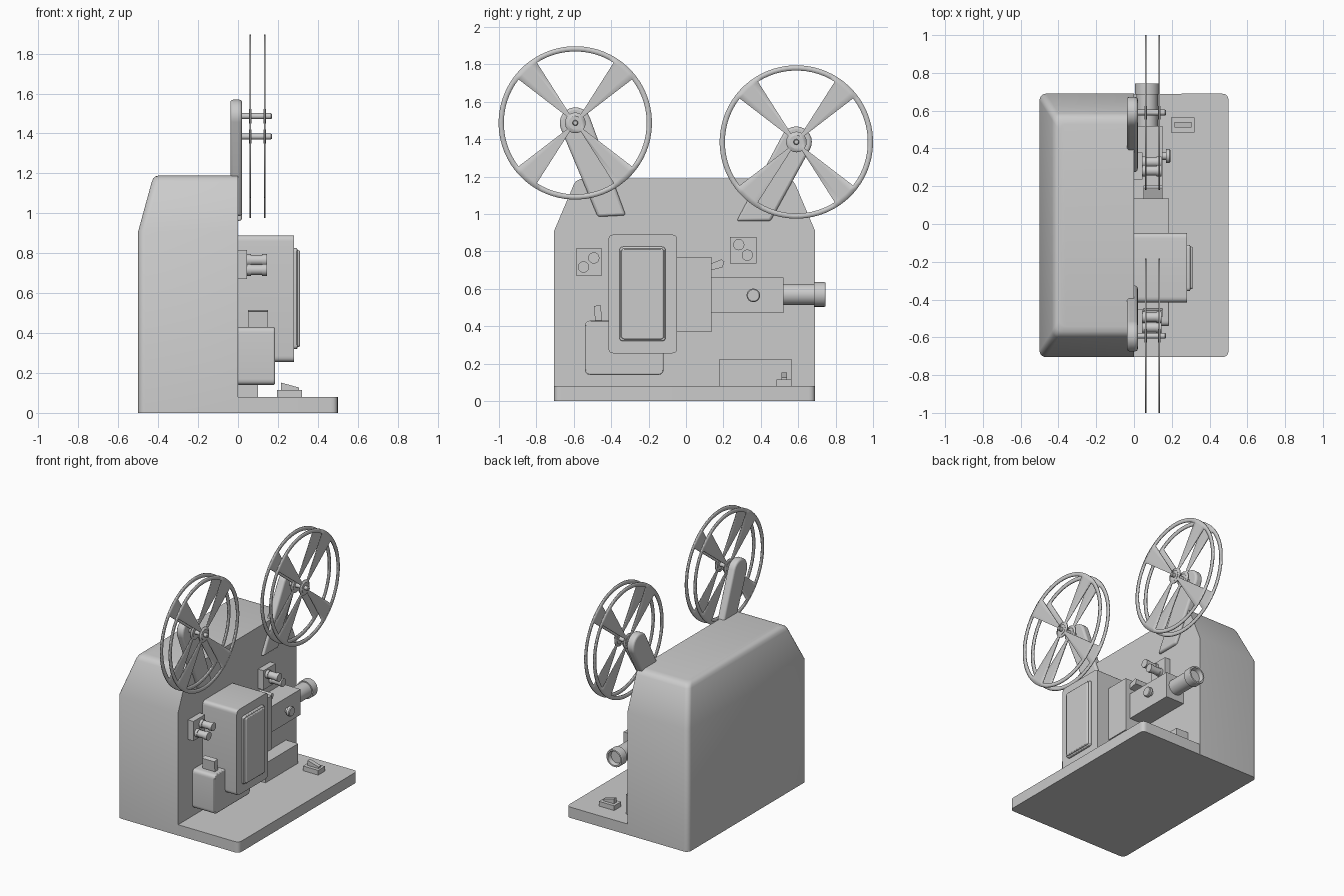
import bpy, bmesh
from math import sin, cos, pi, radians, atan2
from mathutils import Vector, Matrix

if "Cube" in bpy.data.objects:
    bpy.data.objects.remove(bpy.data.objects["Cube"])


def finish(name, bm):
    bmesh.ops.recalc_face_normals(bm, faces=bm.faces)
    me = bpy.data.meshes.new(name)
    bm.to_mesh(me)
    bm.free()
    ob = bpy.data.objects.new(name, me)
    bpy.context.collection.objects.link(ob)
    return ob


def bevel(ob, width, seg=3):
    m = ob.modifiers.new("bevel", 'BEVEL')
    m.width, m.segments, m.limit_method = width, seg, 'ANGLE'
    m.angle_limit = radians(40)
    return ob


def rounded(pts, r, seg=5):
    """Round each corner of a polygon with a quadratic curve."""
    out = []
    for i, p in enumerate(pts):
        p = Vector(p)
        a = p + (Vector(pts[i - 1]) - p).normalized() * r
        b = p + (Vector(pts[(i + 1) % len(pts)]) - p).normalized() * r
        for k in range(seg + 1):
            t = k / seg
            out.append(a * (1 - t) ** 2 + p * 2 * t * (1 - t) + b * t * t)
    return out


def loft(name, loops):
    bm = bmesh.new()
    rings = [[bm.verts.new(p) for p in lp] for lp in loops]
    n = len(rings[0])
    for a, b in zip(rings, rings[1:]):
        for i in range(n):
            j = (i + 1) % n
            bm.faces.new((a[i], a[j], b[j], b[i]))
    bm.faces.new(rings[0])
    bm.faces.new(rings[-1])
    return finish(name, bm)


def prism(name, pts, x0, x1, r=0):
    """Side profile (y, z) extruded along x."""
    if r:
        pts = rounded(pts, r)
    return loft(name, [[(x, p[0], p[1]) for p in pts] for x in (x0, x1)])


def box(name, x0, x1, y0, y1, z0, z1, r=0):
    return prism(name, [(y0, z0), (y1, z0), (y1, z1), (y0, z1)], x0, x1, r)


def lathe(name, profile, origin, axis='X', seg=32):
    """Profile of (distance along axis, radius) turned about the axis."""
    loops = []
    for d, r in profile:
        ring = []
        for k in range(seg):
            u, v = r * cos(2 * pi * k / seg), r * sin(2 * pi * k / seg)
            p = (d, u, v) if axis == 'X' else (u, d, v)
            ring.append(Vector(origin) + Vector(p))
        loops.append(ring)
    return loft(name, loops)


# Main housing: rounded rear corners, tapered and rounded top
def housing_loop(x, y0, y1, z, r=0.035):
    pts = [(0, y0, z)]
    for cy, a0 in ((y0 + r, 270), (y1 - r, 180)):
        for k in range(6):
            a = radians(a0 - 18 * k)
            pts.append((x + r + r * cos(a), cy + r * sin(a), z))
    return pts + [(0, y1, z)]


Y0, Y1 = -0.705, 0.69
levels = [(0, 0), (0, 0.91), (0.067, 1.155), (0.075, 1.174), (0.087, 1.185), (0.105, 1.19)]
loft("housing", [housing_loop(-0.5 + d, Y0 + d * 1.55, Y1 - d * 1.55, z) for d, z in levels])

# Base plate with rounded outer corners
corner = rounded([(0.5, Y0), (0.5, Y1), (-0.02, Y1), (-0.02, Y0)], 0.035)[:12]
outline = corner + [Vector((-0.02, Y1 - 0.001)), Vector((-0.02, Y0 + 0.001))]
loft("base_plate", [[(p.x, p.y, z) for p in outline] for z in (0, 0.08)])

# Lamp house with framed door
box("lamp_house", 0, 0.28, -0.415, -0.047, 0.255, 0.89, 0.03)
bevel(box("lamp_door", 0.27, 0.298, -0.355, -0.11, 0.32, 0.825, 0.02), 0.006, 2)
bevel(box("lamp_door_panel", 0.29, 0.31, -0.345, -0.12, 0.33, 0.815, 0.015), 0.006, 2)

# Film gate and lens carrier
box("film_gate", 0, 0.185, -0.05, 0.135, 0.37, 0.77)
box("lens_carrier", 0, 0.15, 0.13, 0.52, 0.47, 0.66)
prism("gate_lever", [(0.12, 0.695), (0.195, 0.715), (0.205, 0.745), (0.19, 0.757), (0.12, 0.73)], 0.05, 0.15)

# Focus knob
lathe("focus_knob", [(0.14, 0.02), (0.17, 0.02), (0.17, 0.036), (0.188, 0.036), (0.193, 0.031)],
      (0, 0.36, 0.565))

# Lens barrel with recessed front glass
lathe("lens_barrel", [(0.50, 0.057), (0.685, 0.057), (0.685, 0.066), (0.74, 0.066),
                      (0.745, 0.063), (0.745, 0.052), (0.715, 0.045)], (0.07, 0, 0.57), 'Y')

# Motor box with its tilted switch, and the lower housing
bevel(box("motor_box", 0, 0.185, -0.54, -0.12, 0.14, 0.43, 0.03), 0.006, 2)
prism("motor_switch", [(-0.485, 0.42), (-0.447, 0.42), (-0.457, 0.515), (-0.492, 0.507)], 0.05, 0.15)
box("lower_box", 0, 0.10, 0.18, 0.565, 0.07, 0.225)

# Rocker switch on the base
box("power_switch_base", 0.195, 0.32, 0.485, 0.565, 0.07, 0.115)
loft("power_switch_rocker", [[(0.215, y, 0.11), (0.305, y, 0.11), (0.305, y, 0.127), (0.215, y, 0.152)]
                             for y in (0.51, 0.54)])

# Film guide blocks with two rollers each
guides = {"rear": ((-0.588, -0.45, 0.67, 0.815), [(-0.548, 0.717), (-0.493, 0.765)]),
          "front": ((0.235, 0.378, 0.735, 0.878), [(0.282, 0.836), (0.328, 0.78)])}
for side, (b, rollers) in guides.items():
    box(side + "_guide_block", 0, 0.045, *b)
    for i, (y, z) in enumerate(rollers):
        lathe(f"{side}_roller_{i + 1}", [(0.04, 0.03), (0.065, 0.03), (0.065, 0.026), (0.12, 0.026),
                                         (0.12, 0.03), (0.145, 0.03)], (0, y, z), seg=20)


# Reel arm: bar with round top, running down to two foot points
def arm(name, cy, cz, foot_a, foot_b):
    a, b = Vector(foot_a), Vector(foot_b)
    c = Vector((cy, cz))
    d = c - (a + b) / 2
    t = atan2(d.y, d.x)
    arc = [(cy + 0.083 * cos(t + s), cz + 0.083 * sin(t + s))
           for s in [radians(-90 + 15 * k) for k in range(13)]]
    bevel(prism(name, [a, b] + arc, -0.038, 0.02), 0.014, 3)


# Reel flange: rim, four wedge spokes and hub
def flange(name, x, cy, cz):
    bm = bmesh.new()
    n = 72
    rings = []
    for r in (0.055, 0.382, 0.41):
        rings.append([bm.verts.new((x, cy + r * cos(radians(2.5 + 5 * k)), cz + r * sin(radians(2.5 + 5 * k))))
                      for k in range(n)])
    bm.faces.new(rings[0])
    spokes = {k for s in (7, 24, 43, 60) for k in range(s, s + 4)}
    for k in range(n):
        j = (k + 1) % n
        bm.faces.new((rings[1][k], rings[2][k], rings[2][j], rings[1][j]))
        if k in spokes:
            bm.faces.new((rings[0][k], rings[1][k], rings[1][j], rings[0][j]))
    ob = finish(name, bm)
    m = ob.modifiers.new("thickness", 'SOLIDIFY')
    m.thickness, m.offset = 0.008, 0


reels = {"rear": (-0.592, 1.487, (-0.472, 0.985), (-0.322, 0.993)),
         "front": (0.59, 1.385, (0.27, 0.962), (0.452, 0.962))}
for side, (y, z, fa, fb) in reels.items():
    arm(side + "_reel_arm", y, z, fa, fb)
    for label, x in (("inner", 0.062), ("outer", 0.134)):
        flange(f"{side}_reel_{label}_flange", x, y, z)
        lathe(f"{side}_reel_{label}_hub", [(x - 0.006, 0.036), (x + 0.006, 0.036)], (0, y, z))
    lathe(side + "_spindle", [(0, 0.015), (0.165, 0.015), (0.17, 0.011)], (0, y, z), seg=20)

# Smooth shading with sharp edges kept
for ob in bpy.context.collection.objects:
    ob.select_set(True)
    bpy.context.view_layer.objects.active = ob
bpy.ops.object.shade_smooth_by_angle(angle=radians(30))
